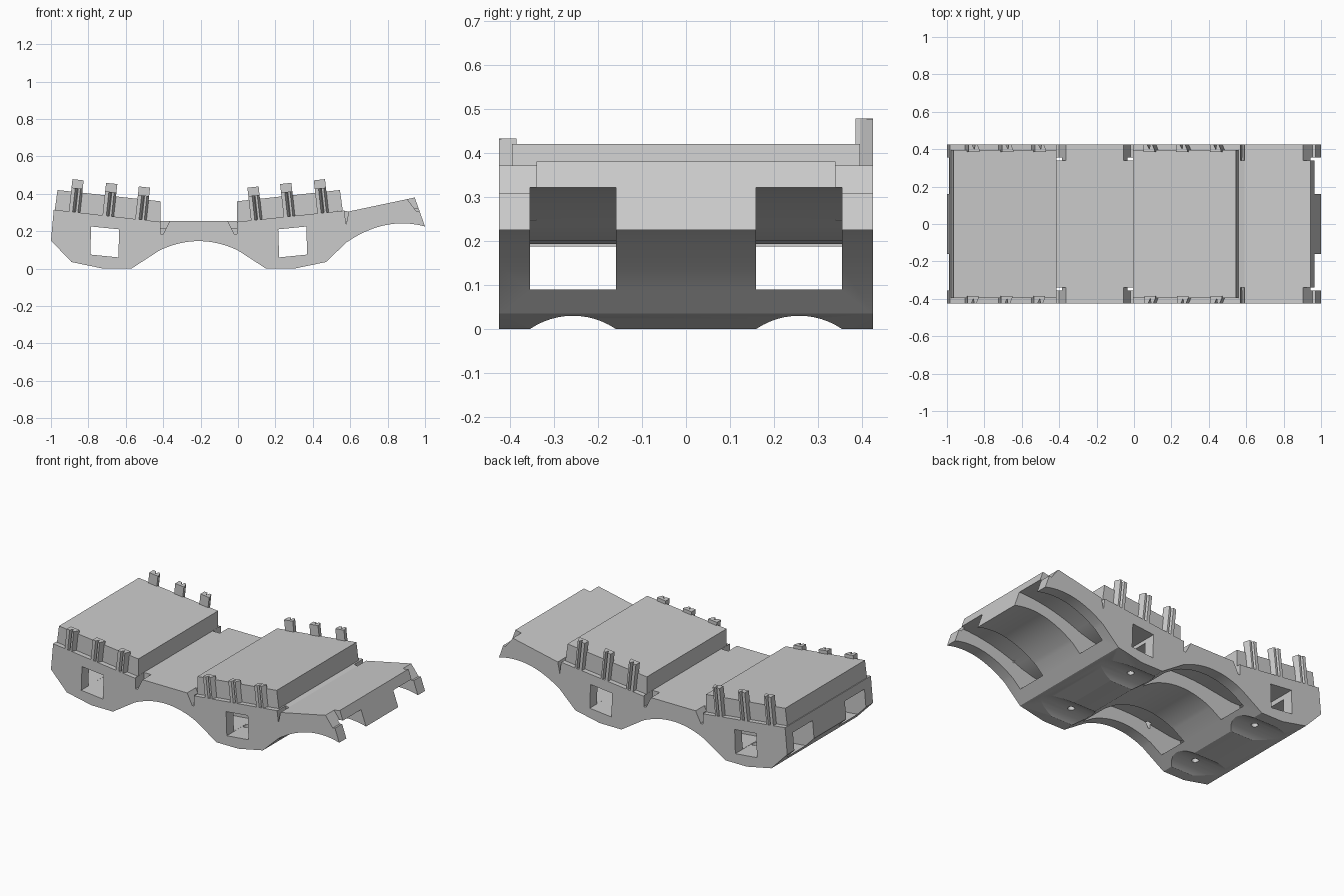
import bpy, bmesh
from mathutils import Vector

cube = bpy.data.objects.get("Cube")
if cube:
    bpy.data.objects.remove(cube, do_unlink=True)

grey = bpy.data.materials.new("plain_grey")
grey.use_nodes = True
GREY = (0.6, 0.6, 0.6, 1)
grey.diffuse_color = GREY
grey.node_tree.nodes["Principled BSDF"].inputs["Base Color"].default_value = GREY

AXIS = -0.21    # mirror line between the two raised blocks
HALF = 0.425    # half width


def prism(name, base, along):
    """Extrude a closed 3D polygon along a vector."""
    bm = bmesh.new()
    face = bm.faces.new([bm.verts.new(p) for p in base])
    moved = bmesh.ops.extrude_face_region(bm, geom=[face])["geom"]
    bmesh.ops.translate(bm, vec=along, verts=[v for v in moved if isinstance(v, bmesh.types.BMVert)])
    bmesh.ops.recalc_face_normals(bm, faces=bm.faces)
    mesh = bpy.data.meshes.new(name)
    bm.to_mesh(mesh)
    bm.free()
    mesh.materials.append(grey)
    ob = bpy.data.objects.new(name, mesh)
    bpy.context.collection.objects.link(ob)
    return ob


def slab(name, profile, y0, y1):
    return prism(name, [(x, y0, z) for x, z in profile], Vector((0, y1 - y0, 0)))


def flip(profile):
    return [(2 * AXIS - x, z) for x, z in profile]


def arch(a, b, c, n=20):
    """Sample a parabola through three points."""
    pts = []
    for i in range(n + 1):
        x = a[0] + (c[0] - a[0]) * i / n
        z = 0
        for p, q, r in ((a, b, c), (b, a, c), (c, a, b)):
            z += p[1] * (x - q[0]) * (x - r[0]) / ((p[0] - q[0]) * (p[0] - r[0]))
        pts.append((x, z))
    return pts


def cut(target, cutter):
    mod = target.modifiers.new("cut", 'BOOLEAN')
    mod.operation = 'DIFFERENCE'
    mod.solver = 'EXACT'
    mod.object = cutter
    bpy.context.view_layer.objects.active = target
    bpy.ops.object.modifier_apply(modifier=mod.name)
    bpy.data.objects.remove(cutter, do_unlink=True)


# Main body: wavy underside, stepped top
left_foot = [(-1, 0.15), (-0.89, 0.035), (-0.72, 0), (-0.57, 0)]
right_foot = flip(left_foot[:0:-1])
under = (left_foot + arch((-0.42, 0.097), (AXIS, 0.147), (0, 0.097)) + right_foot
         + arch((0.58, 0.14), (0.75, 0.223), (1, 0.225)))
top = [(0.945, 0.38), (0.59, 0.305), (0.565, 0.31), (-0.005, 0.25),
       (-0.005, 0.255), (-0.415, 0.255), (-0.415, 0.25), (-0.985, 0.315)]
body = slab("body", under + top, -HALF, HALF)

# Two lengthwise channels under the deck, with pads left as floors
floor = [(-1.1, 0.105), (-0.42, 0.04), (0, 0.04), (0.58, 0.095), (1.1, 0.1)]
ceiling = ([(-1.1, 0.26), (-0.98, 0.26), (-0.85, 0.205), (-0.72, 0.187), (-0.57, 0.187)]
           + arch((-0.42, 0.21), (AXIS, 0.228), (0, 0.21))
           + [(0.15, 0.187), (0.31, 0.187), (0.43, 0.2)]
           + arch((0.52, 0.225), (0.75, 0.298), (1.1, 0.315)))
window = [(-0.79, 0.075), (-0.785, 0.225), (-0.635, 0.21), (-0.64, 0.06)]
for side in (-1, 1):
    mid = side * 0.257
    cut(body, slab("channel_cutter", floor + ceiling[::-1], mid - 0.0975, mid + 0.0975))
    # Rounded groove beneath the pads
    bpy.ops.mesh.primitive_cylinder_add(vertices=64, radius=0.173, depth=3,
                                        location=(0, mid, -0.143), rotation=(0, 1.570796, 0))
    cut(body, bpy.context.object)
    # Pin hole in each pad
    for x in (-0.66, 0.24):
        bpy.ops.mesh.primitive_cylinder_add(vertices=24, radius=0.02, depth=0.24, location=(x, mid, 0))
        cut(body, bpy.context.object)

# Square windows across the body
for shape in (window, flip(window)):
    cut(body, slab("window_cutter", shape, -1, 1))

# Wedge notches along both upper edges
notch = [(-0.414, 0.185), (-0.4, 0.185), (-0.363, 0.258), (-0.363, 0.3), (-0.414, 0.3)]
gap = [(0.566, 0.33), (0.578, 0.235), (0.597, 0.33)]
end = [(0.89, 0.39), (0.955, 0.305), (1, 0.315), (1, 0.42), (0.89, 0.42)]
for shape in (notch, flip(notch), gap, end):
    for side in (-1, 1):
        cut(body, slab("notch_cutter", shape, side * 0.34, side * 0.5))

body.select_set(True)
bpy.context.view_layer.objects.active = body
bpy.ops.object.shade_smooth_by_angle(angle=0.3)

# Raised blocks with ribbed side posts
block = [(-0.98, 0.31), (-0.965, 0.42), (-0.415, 0.36), (-0.415, 0.245)]
rib = [(-0.03, -0.01), (-0.03, 0.03), (-0.01, 0.03), (0.002, 0.004),
       (0.006, 0.03), (0.018, 0.03), (0.03, 0), (0.03, -0.01)]
for name, m in (("left", 1), ("right", -1)):
    slab(name + "_block", block if m == 1 else flip(block), -0.395, 0.395)
    for x in (-0.875, -0.695, -0.52):
        z = 0.295 - (x + 0.875) * 0.11
        px = x if m == 1 else 2 * AXIS - x
        for side, height in ((-1, 0.135), (1, 0.18)):
            base = [(px + u, side * (0.395 + v), z - u * 0.11 * m) for u, v in rib]
            prism(name + "_post", base, Vector((0.11 * height * m, 0, height)))
